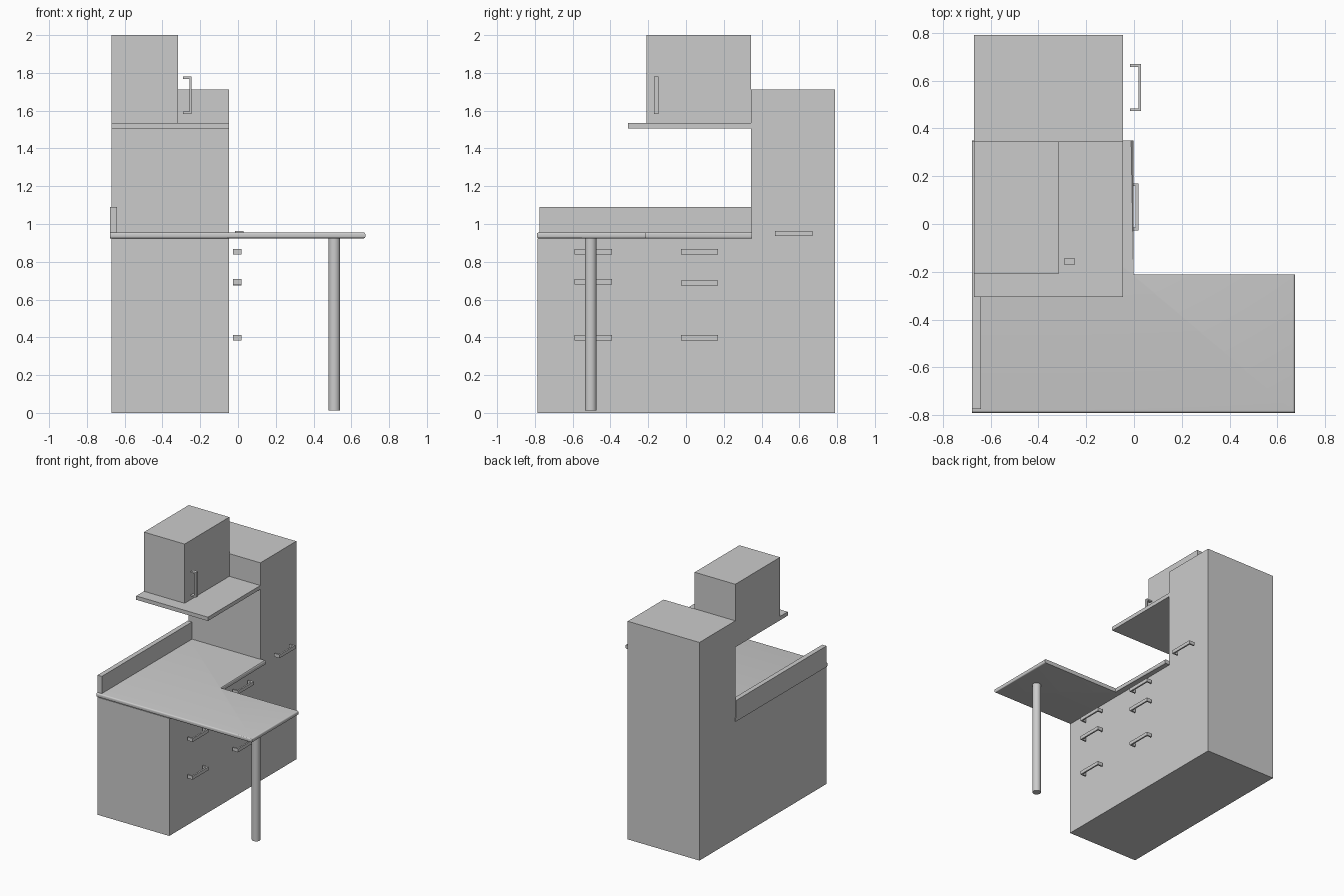
import bpy, bmesh
from mathutils import Vector

if "Cube" in bpy.data.objects:
    bpy.data.objects.remove(bpy.data.objects["Cube"])


def add_object(name, bm):
    bmesh.ops.recalc_face_normals(bm, faces=bm.faces)
    mesh = bpy.data.meshes.new(name)
    bm.to_mesh(mesh)
    bm.free()
    ob = bpy.data.objects.new(name, mesh)
    bpy.context.collection.objects.link(ob)
    return ob


def prism(points, direction):
    """Closed outline of 3D points pushed along a direction."""
    bm = bmesh.new()
    face = bm.faces.new([bm.verts.new(p) for p in points])
    out = bmesh.ops.extrude_face_region(bm, geom=[face])
    verts = [g for g in out["geom"] if isinstance(g, bmesh.types.BMVert)]
    bmesh.ops.translate(bm, verts=verts, vec=Vector(direction))
    return bm


def box(name, x, y, z):
    pts = [(x[0], y[0], z[0]), (x[1], y[0], z[0]), (x[1], y[1], z[0]), (x[0], y[1], z[0])]
    return add_object(name, prism(pts, (0, 0, z[1] - z[0])))


def u_outline(a0, a1, x0, x1, t=0.012):
    """U-shaped pull: two standoffs and a grip, as (x, along) pairs."""
    return [(x0, a0), (x1, a0), (x1, a1), (x0, a1),
            (x0, a1 - t), (x1 - t, a1 - t), (x1 - t, a0 + t), (x0, a0 + t)]


def drawer_handle(name, y0, y1, z, x0=-0.027, x1=0.019):
    pts = [(x, y, z - 0.0135) for x, y in u_outline(y0, y1, x0, x1)]
    add_object(name, prism(pts, (0, 0, 0.027)))


XL, XR = -0.67, -0.047   # cabinet sides
YB = 0.345               # face of the tall cabinet

# Base and tall cabinet in one L-shaped side profile
side = [(-0.786, 0), (0.79, 0), (0.79, 1.713), (YB, 1.713), (YB, 0.923), (-0.786, 0.923)]
add_object("cabinet_body", prism([(XL, y, z) for y, z in side], (XR - XL, 0, 0)))

# Upper shelf and wall cabinet
box("upper_shelf", (XL, XR), (-0.306, YB), (1.505, 1.535))
box("wall_cabinet", (XL, -0.317), (-0.21, YB), (1.535, 2.0))

# L-shaped countertop with rounded exposed edges
X0, X1, X2, Y0, Y1, Y2 = -0.677, -0.002, 0.674, -0.79, -0.212, 0.35
outline = [(X0, Y0), (X2, Y0), (X2, Y1), (X1, Y1), (X1, Y2), (X0, Y2)]
bm = prism([(x, y, 0.924) for x, y in outline], (0, 0, 0.031))


def exposed(edge):
    a, b = (v.co for v in edge.verts)
    if abs(a.z - b.z) > 1e-4:
        return False
    on = lambda i, value: abs(a[i] - value) < 1e-4 and abs(b[i] - value) < 1e-4
    return on(1, Y0) or on(0, X2) or on(0, X1)


bmesh.ops.bevel(bm, geom=[e for e in bm.edges if exposed(e)], offset=0.01,
                segments=4, profile=0.5, affect='EDGES')
top = add_object("countertop", bm)

# Backsplash in two lengths
box("backsplash_front", (-0.678, -0.641), (-0.775, -0.214), (0.955, 1.09))
box("backsplash_rear", (-0.678, -0.641), (-0.214, YB), (0.955, 1.09))

# Round table leg
bm = bmesh.new()
bmesh.ops.create_cone(bm, cap_ends=True, segments=32, radius1=0.031, radius2=0.031, depth=0.912)
bmesh.ops.translate(bm, verts=bm.verts, vec=(0.51, -0.504, 0.469))
leg = add_object("table_leg", bm)

for ob in (top, leg):
    bpy.ops.object.select_all(action='DESELECT')
    ob.select_set(True)
    bpy.context.view_layer.objects.active = ob
    bpy.ops.object.shade_smooth_by_angle()

# Drawer handles in two columns
for i, z in enumerate((0.398, 0.694, 0.853)):
    drawer_handle(f"front_drawer_handle_{i + 1}", -0.59, -0.391, z)
for i, z in enumerate((0.398, 0.688, 0.853)):
    drawer_handle(f"rear_drawer_handle_{i + 1}", -0.027, 0.17, z)

# Tall cabinet handle and upright wall cabinet handle
drawer_handle("tall_cabinet_handle", 0.472, 0.669, 0.949, -0.017, 0.03)
pts = [(x, -0.17, z) for x, z in u_outline(1.583, 1.78, -0.292, -0.246)]
add_object("wall_cabinet_handle", prism(pts, (0, 0.025, 0)))
